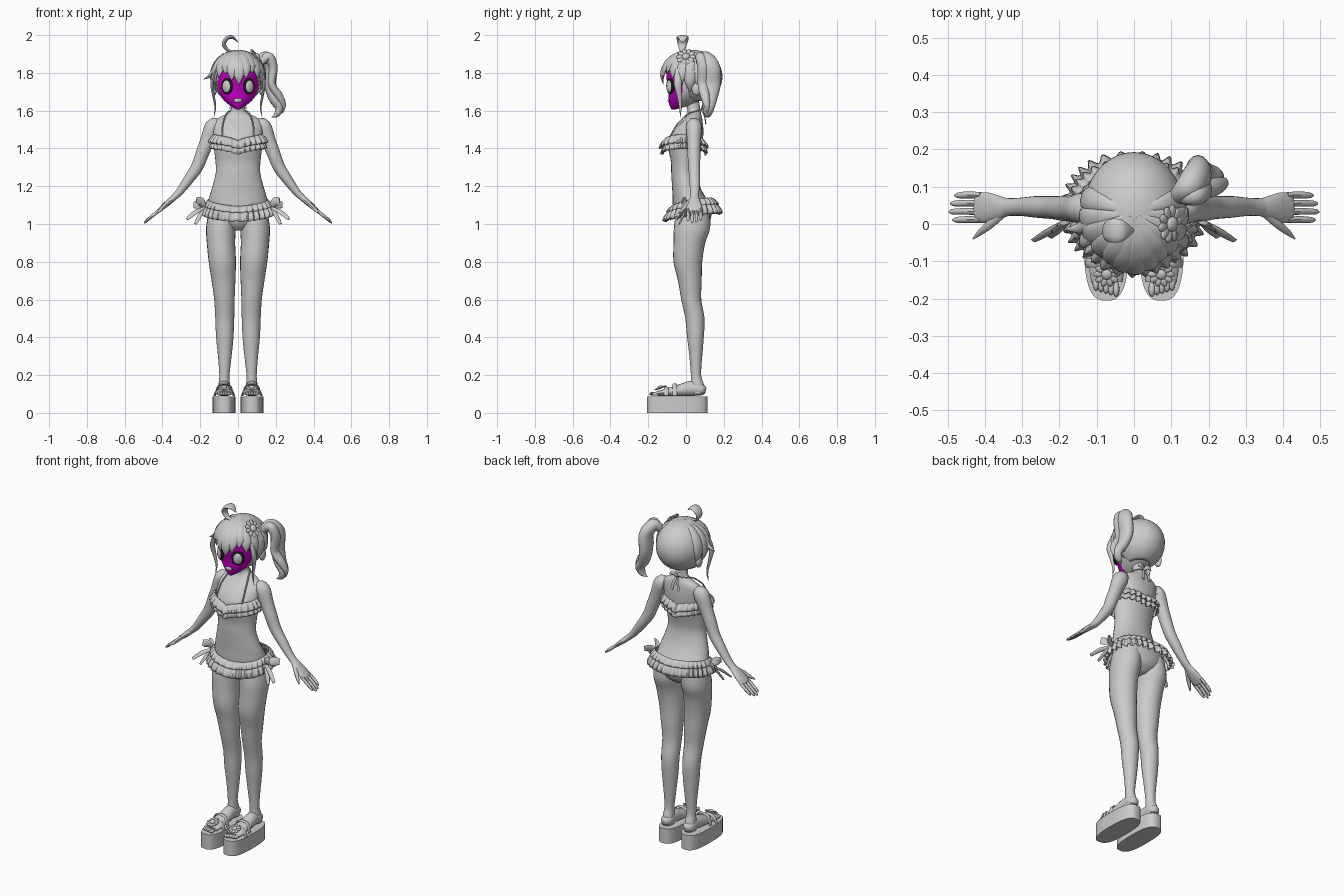
import bpy, bmesh, math
from mathutils import Vector, Matrix

def material(name, rgb):
    m = bpy.data.materials.new(name)
    m.diffuse_color = (*rgb, 1)
    return m

MAGENTA = material("face_magenta", (0.55, 0.0, 0.55))
BLACK = material("black", (0.01, 0.01, 0.01))

def finish(name, bm, mirror=False, mat=None):
    bmesh.ops.recalc_face_normals(bm, faces=bm.faces)
    me = bpy.data.meshes.new(name)
    bm.to_mesh(me)
    bm.free()
    ob = bpy.data.objects.new(name, me)
    bpy.context.collection.objects.link(ob)
    if mirror:
        ob.modifiers.new("mirror", 'MIRROR').use_mirror_merge = False
    if mat:
        me.materials.append(mat)
    return ob

def spline(pts, sub):
    """Catmull-Rom through points of any dimension."""
    out = []
    for i in range(len(pts) - 1):
        p0, p1, p2, p3 = pts[max(i - 1, 0)], pts[i], pts[i + 1], pts[min(i + 2, len(pts) - 1)]
        for k in range(sub):
            t = k / sub
            out.append([0.5 * (2 * b + (c - a) * t + (2 * a - 5 * b + 4 * c - d) * t * t
                        + (3 * b - a - 3 * c + d) * t ** 3) for a, b, c, d in zip(p0, p1, p2, p3)])
    return out + [list(pts[-1])]

def spow(v, p):
    return math.copysign(abs(v) ** p, v)

def tube(name, pts, ref=(0, -1, 0), axis=None, centre=None, seg=16, sub=4, power=1, mirror=False, mat=None):
    """Sweep ellipses; pts are (x, y, z, side radius, depth radius)."""
    rings, bm, loops = spline(pts, sub), bmesh.new(), []
    for i, r in enumerate(rings):
        p = Vector(r[:3])
        t = Vector(axis) if axis else Vector(rings[min(i + 1, len(rings) - 1)][:3]) - Vector(rings[max(i - 1, 0)][:3])
        t.normalize()
        up = p - Vector(centre) if centre else Vector(ref)
        side = t.cross(up).normalized()
        nor = side.cross(t)
        a, b = max(r[3], .001), max(r[4], .001)
        loops.append([bm.verts.new(p + side * a * spow(math.cos(u), power) + nor * b * spow(math.sin(u), power))
                      for u in (2 * math.pi * k / seg for k in range(seg))])
    for l, m in zip(loops, loops[1:]):
        for k in range(seg):
            bm.faces.new((l[k], l[(k + 1) % seg], m[(k + 1) % seg], m[k]))
    bm.faces.new(loops[0])
    bm.faces.new(loops[-1])
    return finish(name, bm, mirror, mat)

def blobs(name, items, mirror=False, mat=None):
    """Ellipsoids from (location, scale, rotation matrix)."""
    bm = bmesh.new()
    for loc, s, rot in items:
        bmesh.ops.create_uvsphere(bm, u_segments=16, v_segments=10, radius=1,
            matrix=Matrix.Translation(loc) @ rot.to_4x4() @ Matrix.Diagonal((*s, 1)))
    return finish(name, bm, mirror, mat)

def flower(name, loc, normal, r, mirror=False):
    q = Vector(normal).to_track_quat('Z', 'Y').to_matrix()
    items = [(Vector(loc) + q @ Vector((0, 0, r * .1)), (r * .4, r * .4, r * .25), q)]
    for k in range(10):
        rot = q @ Matrix.Rotation(k * math.pi / 5, 3, 'Z')
        items.append((Vector(loc) + rot @ Vector((r * .65, 0, 0)), (r * .35, r * .24, r * .13), rot))
    return blobs(name, items, mirror)

def ruffle(name, cy, top, bottom, z, height, waves, amp, power=1.0):
    """Wavy flared strip; z is a function of the angle."""
    bm, n, rows = bmesh.new(), waves * 8, []
    for j in range(5):
        t, row = j / 4, []
        for k in range(n):
            u = 2 * math.pi * k / n
            w = math.sin(waves * u + .9 * math.sin(5 * u)) * amp * (.25 + .75 * t)
            e = math.sin(t * math.pi / 2)
            rx, ry = (top[i] + (bottom[i] - top[i]) * e + w for i in (0, 1))
            row.append(bm.verts.new((rx * spow(math.cos(u), power), cy + ry * spow(math.sin(u), power),
                                     z(u) - height * t + w * .5)))
        rows.append(row)
    for a, b in zip(rows, rows[1:]):
        for k in range(n):
            bm.faces.new((a[k], a[(k + 1) % n], b[(k + 1) % n], b[k]))
    ob = finish(name, bm)
    ob.modifiers.new("thickness", 'SOLIDIFY').thickness = .005

I3, UP = Matrix.Identity(3), (0, 0, 1)

# Torso and neck
torso = [(.965, .03, .03, .05), (1.0, .035, .12, .085), (1.05, .035, .16, .1), (1.1, .03, .16, .1),
         (1.15, .014, .15, .085), (1.2, 0, .135, .074), (1.27, -.01, .118, .068), (1.33, -.008, .119, .072),
         (1.4, -.006, .127, .088), (1.45, -.002, .13, .092), (1.5, .014, .13, .078), (1.54, .032, .125, .056),
         (1.567, .042, .095, .042), (1.588, .044, .05, .035), (1.615, .04, .034, .034), (1.69, .03, .034, .034)]
tube("torso", [(0, y, z, a, b) for z, y, a, b in torso], axis=UP, seg=32)

# Legs and feet
leg = [(.08, .036, 1.07, .075, .088), (.09, .032, .98, .079, .096), (.09, .018, .9, .075, .084), (.083, .01, .8, .072, .076),
       (.077, .02, .7, .063, .063), (.072, .028, .6, .054, .053), (.07, .047, .5, .05, .051), (.07, .05, .4, .046, .044),
       (.07, .052, .3, .036, .034), (.072, .053, .2, .027, .027), (.073, .06, .15, .03, .035), (.073, .062, .1, .03, .04)]
tube("legs", leg, axis=UP, seg=24, mirror=True)
tube("feet", [(.073, .105, .118, .012, .015), (.073, .085, .122, .032, .03), (.073, .03, .13, .034, .04),
              (.073, -.04, .118, .04, .03), (.073, -.11, .108, .047, .019), (.073, -.155, .103, .042, .012)],
     ref=UP, mirror=True)
blobs("toes", [((.048 + .0135 * k, -.175 + .004 * k, .101), (.009, .02, .01), I3) for k in range(5)], True)

# Platform sandals
tube("sandal_platforms", [(.074, -.046, z, .06, .16) for z in (0, .088)], axis=UP, seg=48, sub=1, power=.72, mirror=True)
for y, h, w in ((-.105, .135, .054), (-.06, .152, .048)):
    tube("sandal_straps", [(.073 - w, y, .09, .004, .012), (.073 - w * .7, y, h - .012, .004, .012), (.073, y, h, .004, .012),
         (.073 + w * .7, y, h - .012, .004, .012), (.073 + w, y, .09, .004, .012)], ref=(0, 1, 0), seg=8, mirror=True)
flower("sandal_flowers", (.073, -.135, .133), (0, -.35, 1), .036, True)

# Arms and hands
tube("arms", [(.1, .042, 1.525, .03, .03), (.13, .042, 1.515, .042, .045), (.162, .042, 1.44, .036, .038), (.19, .042, 1.37, .034, .035),
              (.218, .044, 1.3, .031, .032), (.262, .046, 1.235, .029, .027), (.31, .046, 1.17, .024, .02), (.345, .045, 1.135, .024, .016)],
     ref=(.7, 0, .7), seg=20, mirror=True)
HN = (.64, 0, .77)
tube("palms", [(.335, .045, 1.143, .022, .016), (.36, .044, 1.122, .031, .016), (.39, .044, 1.096, .04, .014),
               (.42, .044, 1.07, .04, .01), (.427, .044, 1.064, .03, .006)], ref=HN, mirror=True)
for y, e in ((.077, .482), (.055, .493), (.033, .497), (.011, .487)):
    z = 1.075 - (e - .415) * .86
    tube("fingers", [(.41, y, 1.078, .009, .009), (.45, y + .001, 1.046, .009, .009), (e - .01, y, z + .01, .0075, .007),
                     (e, y, z, .002, .002)], ref=HN, seg=8, mirror=True)
tube("thumbs", [(.35, .03, 1.128, .012, .011), (.385, .0, 1.098, .012, .011), (.41, -.02, 1.074, .009, .009),
                (.432, -.04, 1.056, .002, .002)], ref=HN, seg=8, mirror=True)

# Head with coloured face
head = [(1.606, -.068, .008, .008), (1.63, -.03, .046, .058), (1.66, -.004, .08, .088), (1.7, .014, .105, .107),
        (1.76, .022, .116, .124), (1.82, .03, .116, .13), (1.88, .03, .08, .09)]
face = tube("head", [(0, y, z, a, b) for z, y, a, b in head], axis=UP, seg=40)
face.data.materials.append(None)
face.data.materials.append(MAGENTA)
for p in face.data.polygons:
    p.material_index = int(p.center.y < -.025)
turn = Matrix.Rotation(math.radians(33), 3, 'Z')
blobs("eye_outlines", [((.058, -.083, 1.73), (.036, .012, .043), turn)], True, BLACK)
blobs("eyes", [((.06, -.088, 1.728), (.025, .012, .033), turn)], True)
blobs("mouth_outline", [((0, -.079, 1.657), (.032, .014, .023), I3)], False, BLACK)
blobs("mouth", [((0, -.084, 1.655), (.023, .013, .014), I3)])
blobs("ears", [((.125, .055, 1.715), (.014, .025, .034), I3)], True)

# Hair cap, open at the face
bm = bmesh.new()
C = Vector((0, .035, 1.78))
bmesh.ops.create_uvsphere(bm, u_segments=40, v_segments=28, radius=1,
                          matrix=Matrix.Translation(C) @ Matrix.Diagonal((.136, .158, .142, 1)))
bmesh.ops.delete(bm, context='FACES', geom=[f for f in bm.faces if f.calc_center_median().z < 1.655 or
                 (f.calc_center_median().y < .02 and f.calc_center_median().z < 1.82)])
finish("hair_cap", bm).modifiers.new("thickness", 'SOLIDIFY').thickness = .008

# Fringe locks following the skull from the crown
for deg, end in ((-105, 122), (-84, 126), (-66, 108), (-47, 92), (-30, 84), (-14, 98), (2, 108),
                 (18, 94), (34, 82), (50, 94), (68, 110), (86, 126), (106, 122)):
    az, pts = math.radians(deg), []
    for f, w in ((.06, .006), (.3, .02), (.55, .03), (.8, .026), (1, .001)):
        ph = math.radians(end * f)
        s = math.sin(ph)
        pts.append((.137 * s * math.sin(az), .03 - .157 * s * math.cos(az), 1.78 + .14 * math.cos(ph), w, w * .4))
    tube("fringe_lock", pts, centre=C, seg=10, sub=5)
# Long locks beside the face and flicks
tube("side_locks", [(.118, -.04, 1.82, .015, .008), (.138, -.045, 1.75, .02, .009), (.13, -.035, 1.68, .013, .007),
                    (.12, -.03, 1.62, .007, .005), (.128, -.03, 1.565, .001, .001)], ref=(1, 0, 0), seg=10, mirror=True)
tube("hair_flick", [(-.12, 0, 1.84, .015, .01), (-.145, -.01, 1.79, .016, .01), (-.182, -.015, 1.765, .001, .001)], ref=(-1, 0, 1), seg=8)
# Curl on top
tube("top_curl", [(.0, -.02, 1.905, .004, .006), (-.05, -.02, 1.918, .008, .014), (-.074, -.02, 1.95, .011, .024),
                  (-.06, -.018, 1.982, .011, .032), (-.03, -.018, 1.989, .009, .028), (.0, -.018, 1.962, .001, .004)], ref=(0, 1, 0), seg=12, sub=6)
# Side ponytail
tube("ponytail", [(.11, .07, 1.85, .02, .02), (.145, .1, 1.88, .035, .035), (.172, .13, 1.83, .036, .05), (.17, .135, 1.74, .032, .048),
                  (.19, .125, 1.67, .03, .042), (.218, .12, 1.62, .025, .032), (.205, .115, 1.58, .015, .02), (.178, .11, 1.565, .001, .001)], ref=(0, 1, 0), sub=6)
tube("ponytail_lock", [(.12, .07, 1.85, .015, .015), (.16, .075, 1.885, .026, .026), (.186, .09, 1.83, .024, .03), (.18, .09, 1.74, .02, .028),
                       (.215, .1, 1.68, .022, .025), (.24, .11, 1.63, .014, .016), (.235, .115, 1.585, .001, .001)], ref=(0, 1, 0), sub=6)
flower("hair_flower_large", (.098, .0, 1.885), (.8, -.1, .6), .052)
flower("hair_flower_small", (.135, .03, 1.82), (1, 0, .2), .03)

# Swimsuit frills
chest_z = lambda u: 1.44 + .035 * abs(math.cos(u)) ** .6
ruffle("upper_chest_frill", -.012, (.128, .098), (.152, .126), chest_z, .045, 26, .007)
ruffle("lower_chest_frill", -.01, (.128, .1), (.147, .12), lambda u: chest_z(u) - .03, .045, 26, .007)
hip_z = lambda u: 1.103 + .02 * math.sin(u) + .014 * abs(math.cos(u))
ruffle("hip_frill", .035, (.16, .108), (.188, .152), hip_z, .07, 30, .009, .85)
ruffle("hip_frill_upper", .035, (.158, .108), (.175, .135), lambda u: hip_z(u) + .012, .035, 30, .006, .85)

# Neck straps and bow, hip ribbons
tube("neck_straps", [(.085, -.085, 1.46, .004, .004), (.08, -.045, 1.53, .004, .004), (.06, .015, 1.585, .004, .004),
                     (.035, .065, 1.6, .004, .004), (0, .08, 1.605, .004, .004)], ref=(.3, -.2, 1), seg=8, mirror=True)
tube("neck_bow", [(0, .082, 1.605, .005, .004), (.025, .09, 1.622, .014, .006), (.045, .088, 1.61, .004, .003)], seg=8, mirror=True)
tube("neck_bow_tails", [(.004, .085, 1.6, .005, .003), (.015, .098, 1.57, .008, .003), (.022, .105, 1.53, .008, .003)], seg=8, mirror=True)
for tip, w in (((.27, -.045, 1.025), .013), ((.225, -.035, 1.0), .012), ((.235, .06, 1.1), .024), ((.22, -.02, 1.125), .024)):
    mid = [a + (b - a) * .55 for a, b in zip((.17, .015, 1.09), tip)]
    tube("hip_ribbons", [(.17, .015, 1.09, .006, .004), (mid[0], mid[1], mid[2] + .008, w, .006), (*tip, w * .7, .003)],
         ref=(.3, -1, .3), seg=10, mirror=True)

bpy.ops.object.select_all(action='SELECT')
bpy.context.view_layer.objects.active = face
bpy.ops.object.shade_smooth_by_angle(angle=math.radians(45))
